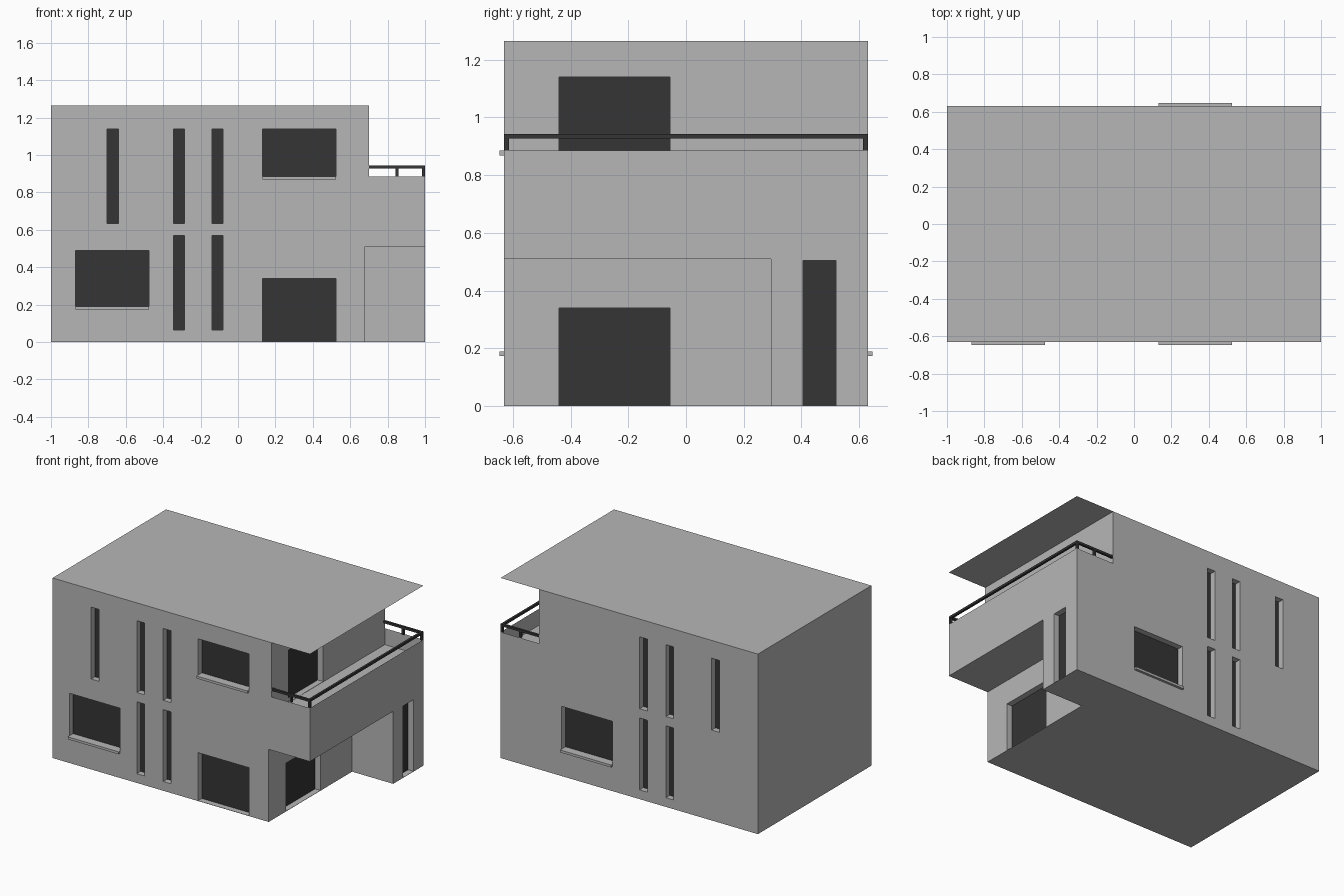
import bpy, bmesh
from mathutils import Vector

if "Cube" in bpy.data.objects:
    bpy.data.objects.remove(bpy.data.objects["Cube"])

W, D, H = 1.0, 0.63, 1.265          # half width, half depth, height
FLOOR, PARAPET = 0.77, 0.885        # balcony floor and parapet top
REC = 0.045                         # window recess depth


def material(name, v):
    m = bpy.data.materials.new(name)
    m.diffuse_color = (v, v, v, 1)
    m.use_nodes = True
    m.node_tree.nodes["Principled BSDF"].inputs["Base Color"].default_value = m.diffuse_color
    return m


WALL = material("wall_grey", 0.47)
DARK = material("dark_glass_and_metal", 0.035)


def boxes(name, items, mat):
    """One object made of boxes given as (x0, x1, y0, y1, z0, z1)."""
    bm = bmesh.new()
    for x0, x1, y0, y1, z0, z1 in items:
        for v in bmesh.ops.create_cube(bm, size=1)["verts"]:
            v.co = Vector((x1 if v.co.x > 0 else x0,
                           y1 if v.co.y > 0 else y0,
                           z1 if v.co.z > 0 else z0))
    return finish(name, bm, mat)


def quads(name, items, mat):
    """One object made of single flat panels."""
    bm = bmesh.new()
    for q in items:
        bm.faces.new([bm.verts.new(p) for p in q])
    return finish(name, bm, mat)


def finish(name, bm, mat):
    me = bpy.data.meshes.new(name)
    bm.to_mesh(me)
    bm.free()
    me.materials.append(mat)
    ob = bpy.data.objects.new(name, me)
    bpy.context.collection.objects.link(ob)
    return ob


def cut(target, cutter):
    cutter.hide_render = True
    mod = target.modifiers.new("cut", 'BOOLEAN')
    mod.operation = 'DIFFERENCE'
    mod.solver = 'EXACT'
    mod.object = cutter
    bpy.context.view_layer.objects.active = target
    bpy.ops.object.modifier_apply(modifier=mod.name)
    bpy.data.objects.remove(cutter)


# openings: wall side, wall position, span along the wall, z range
slits = [(-0.70, -0.64, 0.635, 1.14)]
for a in (-0.345, -0.14):
    slits += [(a, a + 0.06, 0.065, 0.57), (a, a + 0.06, 0.635, 1.14)]
low_front = (-0.87, -0.475, 0.19, 0.49)
high_front = (0.13, 0.525, 0.885, 1.14)
low_back = (0.13, 0.525, 0.19, 0.49)
openings = [("y", -1, D) + s for s in slits + [low_front, high_front, (0.13, 0.525, 0.002, 0.34)]]
openings += [("y", 1, D) + s for s in slits + [low_back]]
openings += [("x", 1, 0.68, -0.44, -0.055, 0.002, 0.34),        # porch door
             ("x", 1, 0.70, -0.44, -0.055, FLOOR + 0.002, 1.14),  # balcony door
             ("x", 1, 1.00, 0.405, 0.52, 0.002, 0.505)]         # side door


def wall_box(o, inner, outer):
    """Box in an opening, reaching from inner to outer relative to the wall."""
    axis, s, pos, a, b, z0, z1 = o
    p, q = sorted((s * (pos + inner), s * (pos + outer)))
    return (a, b, p, q, z0, z1) if axis == "y" else (p, q, a, b, z0, z1)


# house block with balcony and porch cut away, then recessed openings
house = boxes("house_walls", [(-W, W, -D, D, 0, H)], WALL)
cut(house, boxes("space_cutter", [(0.70, 1.2, -1, 1, FLOOR, 1.5),
                                  (0.68, 1.2, -1, 0.295, -0.2, 0.51)], WALL))
cut(house, boxes("opening_cutter", [wall_box(o, -REC, 0.03) for o in openings], WALL))

# dark panes at the back of each recess
boxes("window_panes", [wall_box(o, -REC - 0.002, -REC + 0.003) for o in openings], DARK)

# sills under the wide windows
boxes("window_sills",
      [wall_box(("y", s, D, a, b, z - 0.017, z), -REC, 0.017)
       for s, (a, b, z, _) in ((-1, low_front), (-1, high_front), (1, low_back))], WALL)

# thin roof overhang above the balcony
quads("roof_overhang", [[(0.70, -D, H), (W, -D, H), (W, D, H), (0.70, D, H)]], WALL)

# thin parapet around the balcony
path = [(0.70, -D), (W, -D), (W, D), (0.70, D)]
quads("balcony_parapet",
      [[(*p, FLOOR), (*q, FLOOR), (*q, PARAPET), (*p, PARAPET)]
       for p, q in zip(path, path[1:])], WALL)

# balcony railing: handrail on three sides and short posts
T, R0, R1 = 0.016, 0.927, 0.943
rail = [(W - T, W, -D, D, R0, R1)]
for y in (-D, D - T):
    rail.append((0.70, W - T, y, y + T, R0, R1))
    for x in (0.842, W - T):
        rail.append((x, x + T, y, y + T, PARAPET, R0))
boxes("balcony_railing", rail, DARK)
